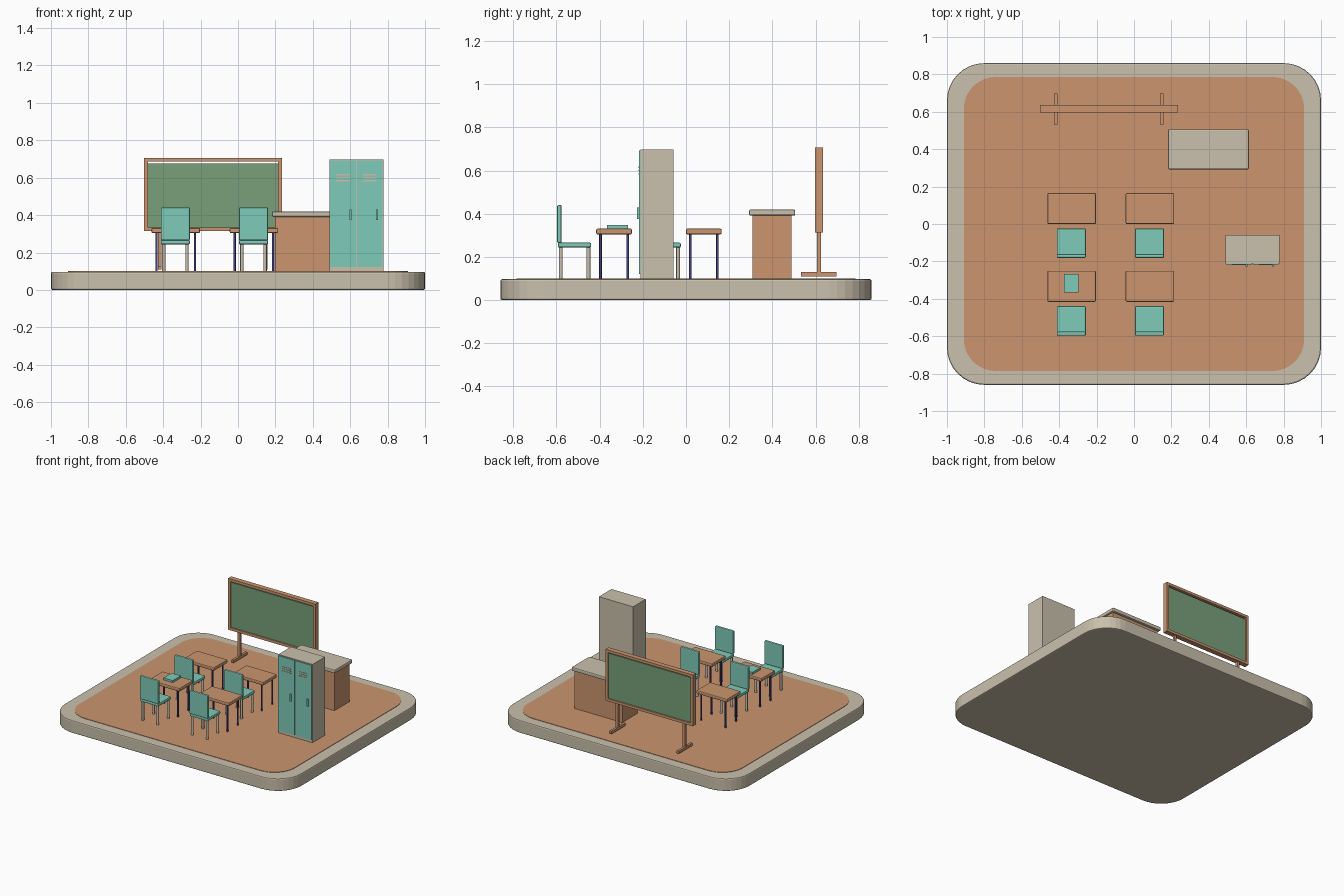
import bpy, bmesh, math
from mathutils import Vector

if "Cube" in bpy.data.objects:
    bpy.data.objects.remove(bpy.data.objects["Cube"])


def material(name, rgb):
    m = bpy.data.materials.new(name)
    lin = [(c / 255 / 12.92) if c / 255 <= 0.04045 else ((c / 255 + 0.055) / 1.055) ** 2.4 for c in rgb]
    m.diffuse_color = (*lin, 1)
    m.use_nodes = True
    m.node_tree.nodes["Principled BSDF"].inputs["Base Color"].default_value = m.diffuse_color
    return m


BEIGE = material("warm beige", (202, 192, 172))
WOOD = material("orange wood", (203, 149, 111))
TEAL = material("teal", (127, 203, 185))
GREEN = material("board green", (120, 160, 122))
NAVY = material("navy metal", (70, 66, 140))


def finish(name, bm, mat, bevel=0.0, segments=2, smooth=False):
    mesh = bpy.data.meshes.new(name)
    bmesh.ops.recalc_face_normals(bm, faces=bm.faces[:])
    bm.to_mesh(mesh)
    bm.free()
    ob = bpy.data.objects.new(name, mesh)
    bpy.context.collection.objects.link(ob)
    mesh.materials.append(mat)
    if bevel:
        mod = ob.modifiers.new("soft edges", 'BEVEL')
        mod.width, mod.segments = bevel, segments
        mod.limit_method, mod.angle_limit = 'ANGLE', math.radians(50)
    if smooth:
        bpy.context.view_layer.objects.active = ob
        ob.select_set(True)
        bpy.ops.object.shade_smooth_by_angle(angle=math.radians(35))
        ob.select_set(False)
    return ob


def box(name, x, y, z, mat, bevel=0.0):
    """Box from (min, max) ranges on each axis."""
    bm = bmesh.new()
    bmesh.ops.create_cube(bm, size=1)
    for v in bm.verts:
        v.co = Vector([(r[0] + r[1]) / 2 + c * (r[1] - r[0]) for c, r in zip(v.co, (x, y, z))])
    return finish(name, bm, mat, bevel)


def leg(name, x, y, z0, z1, r, mat):
    bm = bmesh.new()
    bmesh.ops.create_cone(bm, cap_ends=True, segments=12, radius1=r, radius2=r, depth=z1 - z0)
    bmesh.ops.translate(bm, verts=bm.verts, vec=(x, y, (z0 + z1) / 2))
    return finish(name, bm, mat, smooth=True)


def rounded_slab(name, hx, hy, r, z0, z1, mat, bevel=0.0, n=8):
    """Slab with rounded plan corners."""
    bm = bmesh.new()
    pts = []
    for i, (sx, sy) in enumerate(((1, 1), (-1, 1), (-1, -1), (1, -1))):
        for k in range(n + 1):
            a = math.pi / 2 * (i + k / n)
            pts.append((sx * (hx - r) + r * math.cos(a), sy * (hy - r) + r * math.sin(a), z0))
    face = bm.faces.new([bm.verts.new(p) for p in pts])
    ext = bmesh.ops.extrude_face_region(bm, geom=[face])
    bmesh.ops.translate(bm, verts=[g for g in ext["geom"] if isinstance(g, bmesh.types.BMVert)],
                        vec=(0, 0, z1 - z0))
    return finish(name, bm, mat, bevel)


FLOOR = 0.1

# Base and floor
rounded_slab("base", 1.0, 0.86, 0.2, 0, 0.097, BEIGE, 0.008)
rounded_slab("floor", 0.91, 0.786, 0.17, 0.09, FLOOR, WOOD)

# Chalkboard: frame bars, panel with a slit above it, posts and feet
bx, by, bz = (-0.502, 0.235), (0.597, 0.635), (0.314, 0.706)
t = 0.02
box("board_frame_top", bx, by, (bz[1] - t, bz[1]), WOOD)
box("board_frame_bottom", bx, by, (bz[0], bz[0] + t), WOOD)
box("board_frame_left", (bx[0], bx[0] + t), by, (bz[0] + t, bz[1] - t), WOOD)
box("board_frame_right", (bx[1] - t, bx[1]), by, (bz[0] + t, bz[1] - t), WOOD)
box("board_panel", (bx[0] + t, bx[1] - t), (0.606, 0.626), (bz[0] + t, 0.677), GREEN)
for side, x in (("left", -0.419), ("right", 0.148)):
    box(f"board_post_{side}", (x - 0.009, x + 0.009), (0.607, 0.625), (0.12, bz[0] + 0.005), WOOD)
    box(f"board_foot_{side}", (x - 0.009, x + 0.009), (0.533, 0.698), (0.109, 0.129), WOOD)

# Teacher's desk
box("big_desk_body", (0.197, 0.6), (0.307, 0.488), (FLOOR, 0.395), WOOD)
box("big_desk_top", (0.182, 0.614), (0.292, 0.506), (0.391, 0.42), BEIGE, 0.007)

# Locker: body, two doors with vents and handles
box("locker_body", (0.488, 0.777), (-0.21, -0.058), (FLOOR, 0.698), BEIGE)
for side, x0, x1 in (("left", 0.492, 0.630), ("right", 0.635, 0.773)):
    box(f"locker_door_{side}", (x0, x1), (-0.217, -0.209), (0.122, 0.692), TEAL)
    cx = (x0 + x1) / 2
    for i in range(3):
        z = 0.584 + 0.016 * i
        box(f"locker_vent_{side}_{i}", (cx - 0.037, cx + 0.037), (-0.220, -0.215), (z - 0.003, z + 0.003), BEIGE)
    box(f"locker_handle_{side}", (x1 - 0.034, x1 - 0.024), (-0.227, -0.215), (0.375, 0.43), TEAL)

# Pupils' desks and chairs in two rows of two
for row, dy in (("back", 0.0825), ("front", -0.333)):
    for col, cx in (("left", -0.333), ("right", 0.085)):
        tag = f"{row}_{col}"
        box(f"desk_top_{tag}", (cx - 0.13, cx + 0.13), (dy - 0.083, dy + 0.083), (0.304, 0.331), WOOD, 0.007)
        sy = dy - 0.183  # seat centre
        cc = cx - 0.002
        box(f"seat_{tag}", (cc - 0.078, cc + 0.078), (sy - 0.077, sy + 0.077), (0.243, 0.266), TEAL, 0.007)
        box(f"chair_back_{tag}", (cc - 0.078, cc + 0.078), (sy - 0.081, sy - 0.06), (0.264, 0.441), TEAL, 0.007)
        for i, (sx, s) in enumerate(((-1, -1), (1, -1), (-1, 1), (1, 1))):
            leg(f"desk_leg_{tag}_{i}", cx + sx * 0.103, dy + s * 0.063, FLOOR, 0.308, 0.006, NAVY)
            leg(f"chair_leg_{tag}_{i}", cc + sx * 0.062, sy + s * 0.064, FLOOR, 0.25, 0.009, BEIGE)

# Book on the front left desk
box("book", (-0.374, -0.296), (-0.365, -0.268), (0.33, 0.347), TEAL)
